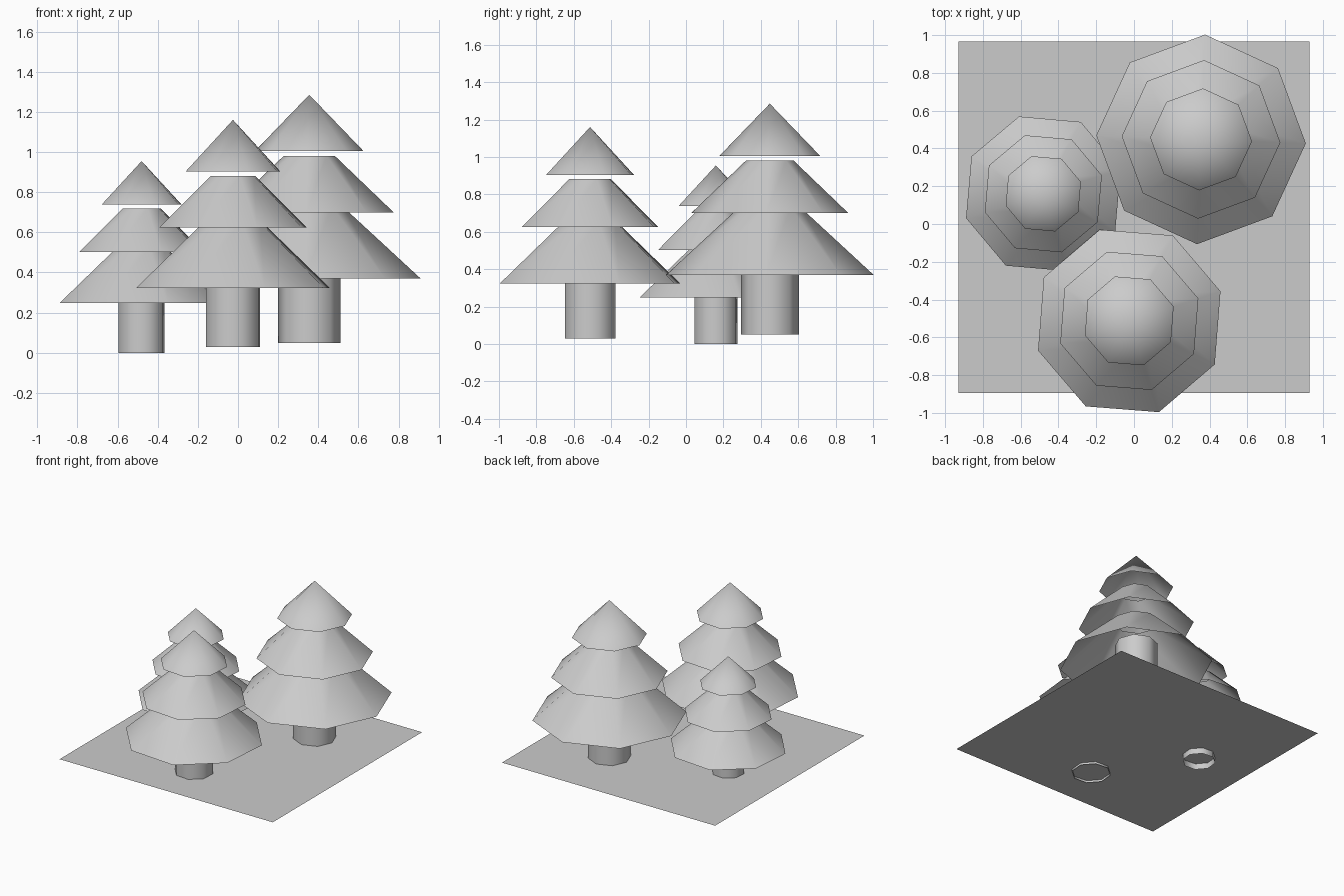
import bpy, bmesh
from math import cos, sin, pi, radians

if "Cube" in bpy.data.objects:
    bpy.data.objects.remove(bpy.data.objects["Cube"])

SIDES = 8


def make_object(name, bm, loc=(0, 0, 0), scale=1.0, turn=0.0):
    bmesh.ops.recalc_face_normals(bm, faces=bm.faces)
    mesh = bpy.data.meshes.new(name)
    bm.to_mesh(mesh)
    bm.free()
    ob = bpy.data.objects.new(name, mesh)
    bpy.context.collection.objects.link(ob)
    ob.location, ob.scale = loc, (scale,) * 3
    ob.rotation_euler.z = radians(turn)
    return ob


def open_shell(name, r0, z0, r1, z1, **place):
    """Eight-sided open tube, or a cone when the top radius is 0."""
    bm = bmesh.new()

    def ring(r, z):
        return [bm.verts.new((r * cos(2 * pi * i / SIDES), r * sin(2 * pi * i / SIDES), z))
                for i in range(SIDES)]

    low = ring(r0, z0)
    high = ring(r1, z1) if r1 else [bm.verts.new((0, 0, z1))] * SIDES
    for i in range(SIDES):
        j = (i + 1) % SIDES
        corners = [low[i], low[j], high[j]] + ([high[i]] if r1 else [])
        bm.faces.new(corners)
    ob = make_object(name, bm, **place)
    # make sure the walls face outward, then smooth them
    me = ob.data
    if sum(p.normal.dot((p.center.x, p.center.y, 0)) for p in me.polygons) < 0:
        me.flip_normals()
    me.shade_smooth()
    return ob


# Parts of one tree: bottom radius, bottom z, top radius, top z
PARTS = {
    "trunk": (0.155, 0.0, 0.155, 0.49),
    "lower_branches": (0.555, 0.32, 0.165, 0.68),
    "middle_branches": (0.42, 0.65, 0.128, 0.93),
    "tree_top": (0.27, 0.955, 0.0, 1.235),
}

# Three trees: position, size, turn
TREES = {
    "small": ((-0.48, 0.16, 0.0), 0.773, 17.5),
    "medium": ((-0.025, -0.513, 0.03), 0.915, 18),
    "large": ((0.355, 0.448, 0.05), 1.0, -2.2),
}

for size, (loc, scale, turn) in TREES.items():
    for part, dims in PARTS.items():
        open_shell(f"{size}_{part}", *dims, loc=loc, scale=scale, turn=turn)

# Flat ground sheet under the trees
bm = bmesh.new()
bmesh.ops.create_grid(bm, x_segments=1, y_segments=1, size=0.93)
make_object("ground_sheet", bm, loc=(0, 0.035, 0.047))
